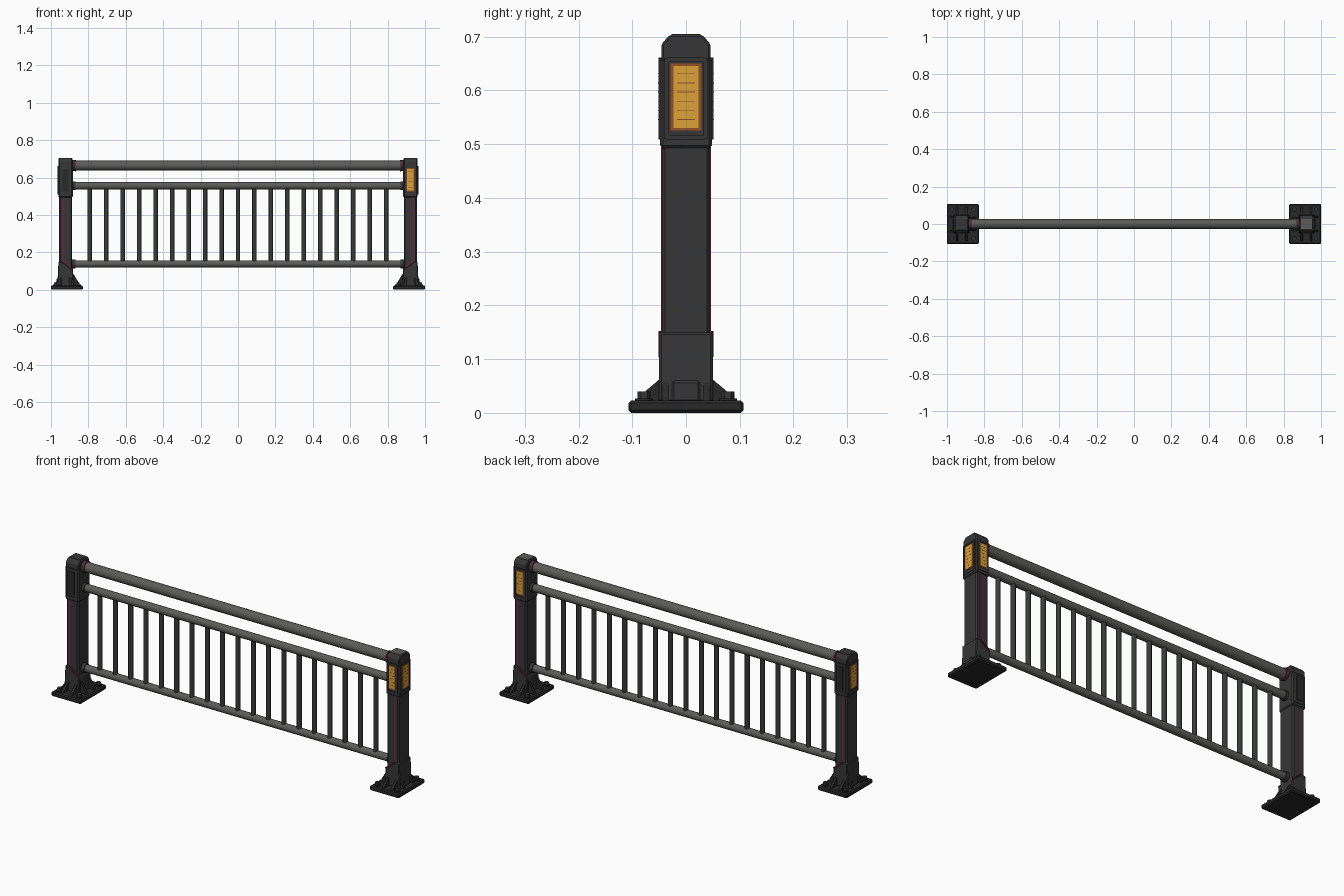
import bpy, bmesh, math
from mathutils import Matrix, Vector

if "Cube" in bpy.data.objects:
    bpy.data.objects.remove(bpy.data.objects["Cube"], do_unlink=True)


def material(name, r, g, b):
    m = bpy.data.materials.new(name)
    m.use_nodes = True
    m.diffuse_color = (r, g, b, 1)
    bsdf = next(n for n in m.node_tree.nodes if n.type == "BSDF_PRINCIPLED")
    bsdf.inputs["Base Color"].default_value = (r, g, b, 1)
    return m


CHARCOAL = material("charcoal metal", 0.037, 0.037, 0.037)
BLACK = material("black metal", 0.022, 0.022, 0.022)
GREY = material("grey rail", 0.105, 0.105, 0.1)
BAR = material("dark bar", 0.04, 0.043, 0.04)
YELLOW = material("amber yellow", 0.72, 0.36, 0.04)
ORANGE = material("burnt orange", 0.3, 0.08, 0.02)
PINK = material("dark magenta", 0.2, 0.015, 0.06)


def finish(name, bm, mat, bevel=0, smooth=False):
    bmesh.ops.recalc_face_normals(bm, faces=bm.faces)
    mesh = bpy.data.meshes.new(name)
    bm.to_mesh(mesh)
    bm.free()
    mesh.materials.append(mat)
    ob = bpy.data.objects.new(name, mesh)
    bpy.context.collection.objects.link(ob)
    if bevel:
        mod = ob.modifiers.new("edge bevel", "BEVEL")
        mod.width, mod.segments = bevel, 1
    if smooth:
        bpy.ops.object.select_all(action="DESELECT")
        ob.select_set(True)
        bpy.context.view_layer.objects.active = ob
        bpy.ops.object.shade_smooth_by_angle(angle=math.radians(40))
    return ob


def box(name, centre, size, mat, bevel=0):
    bm = bmesh.new()
    bmesh.ops.create_cube(bm, size=1)
    bmesh.ops.scale(bm, vec=size, verts=bm.verts)
    bmesh.ops.translate(bm, vec=centre, verts=bm.verts)
    return finish(name, bm, mat, bevel)


def tube(name, a, b, radius, mat, sides=20, smooth=True):
    a, b = Vector(a), Vector(b)
    bm = bmesh.new()
    turn = (b - a).to_track_quat("Z", "Y").to_matrix().to_4x4()
    bmesh.ops.create_cone(bm, cap_ends=True, segments=sides, radius1=radius, radius2=radius,
                          depth=(b - a).length, matrix=Matrix.Translation((a + b) / 2) @ turn)
    return finish(name, bm, mat, smooth=smooth)


def prism(name, points, axis, centre, thickness, mat, bevel=0):
    """Extrude an outline of (horizontal, z) points along x or y."""
    bm = bmesh.new()
    if axis == "y":
        verts = [bm.verts.new((h, centre - thickness / 2, z)) for h, z in points]
        push = (0, thickness, 0)
    else:
        verts = [bm.verts.new((centre - thickness / 2, h, z)) for h, z in points]
        push = (thickness, 0, 0)
    face = bm.faces.new(verts)
    new = bmesh.ops.extrude_face_region(bm, geom=[face])["geom"]
    bmesh.ops.translate(bm, vec=push, verts=[g for g in new if isinstance(g, bmesh.types.BMVert)])
    return finish(name, bm, mat, bevel)


def panel(name, axis, sign, plane, across, lit):
    """Head panel on one face: frame, then a lit louvre or a plain dark cover."""
    def plate(part, w, z, h, out, depth, mat):
        off = plane + sign * (out - depth / 2)
        if axis == "x":
            box(name + part, (off, across, z), (depth, w, h), mat)
        else:
            box(name + part, (across, off, z), (w, depth, h), mat)
    k = 1 if axis == "x" else 0.75
    # raised rim
    for side in (-1, 1):
        keep = across
        across = keep + side * 0.036 * k
        plate("_rim", 0.008, 0.585, 0.15, 0.003, 0.006, CHARCOAL)
        across = keep
    for z in (0.513, 0.657):
        plate("_rim_bar", 0.07 * k, z, 0.008, 0.003, 0.006, CHARCOAL)
    if not lit:
        plate("_cover", 0.04 * k, 0.585, 0.12, 0.003, 0.006, BLACK)
        return
    plate("_orange_frame", 0.058 * k, 0.588, 0.125, 0.0015, 0.004, ORANGE)
    plate("_yellow_light", 0.047 * k, 0.588, 0.115, 0.003, 0.004, YELLOW)
    for i in range(6):
        plate("_slit", 0.034 * k, 0.546 + i * 0.017, 0.0015, 0.0035, 0.002, ORANGE)


def post(s):
    side = "left" if s > 0 else "right"
    n = side + "_post_"
    x, px = s * 0.922, s * 0.915

    # base plate, tongue, gussets and bolts
    box(n + "base_plate", (px, 0, 0.0115), (0.17, 0.214, 0.023), BLACK, 0.005)
    box(n + "base_tongue", (x, 0, 0.04), (0.098, 0.052, 0.04), CHARCOAL, 0.004)
    for f in (-1, 1):
        for dx in (-0.025, 0.025):
            prism(n + "gusset", [(f * 0.045, 0.02), (f * 0.092, 0.02), (f * 0.088, 0.03),
                                 (f * 0.05, 0.062), (f * 0.045, 0.062)],
                  "x", x + dx, 0.012, BLACK)
            prism(n + "inner_gusset", [(s * 0.89, 0.02), (s * 0.842, 0.02), (s * 0.848, 0.032),
                                       (s * 0.88, 0.085), (s * 0.89, 0.085)],
                  "y", f * 0.032, 0.012, BLACK)
            tube(n + "bolt", (px + dx * 2.3, f * 0.078, 0.02), (px + dx * 2.3, f * 0.078, 0.04),
                 0.012, CHARCOAL, 6, False)
            tube(n + "bolt_washer", (px + dx * 2.3, f * 0.078, 0.02),
                 (px + dx * 2.3, f * 0.078, 0.027), 0.017, BLACK, 12, False)
        prism(n + "outer_gusset", [(s * 0.95, 0.02), (s * 0.985, 0.02), (s * 0.982, 0.03),
                                   (s * 0.962, 0.06), (s * 0.95, 0.06)],
              "y", f * 0.038, 0.012, BLACK)

    # sleeve at the foot with a slanted upper edge
    prism(n + "foot_sleeve", [(s * 0.878, 0.02), (s * 0.966, 0.02), (s * 0.96, 0.15),
                              (s * 0.94, 0.15), (s * 0.882, 0.105)],
          "y", 0, 0.1, CHARCOAL, 0.004)

    # shaft, head and chamfered cap
    box(n + "shaft", (x, 0, 0.27), (0.068, 0.09, 0.5), CHARCOAL, 0.006)
    box(n + "head", (x, 0, 0.577), (0.078, 0.097, 0.17), CHARCOAL, 0.006)
    prism(n + "cap", [(-0.046, 0.64), (0.046, 0.64), (0.046, 0.686), (0.03, 0.704),
                      (-0.03, 0.704), (-0.046, 0.686)],
          "x", x, 0.074, CHARCOAL, 0.004)
    box(n + "cap_top", (x, 0, 0.7035), (0.062, 0.054, 0.004), GREY if s > 0 else CHARCOAL)

    # head panels: outer face always lit, front and back lit on one post
    panel(n + "outer", "x", s, x + s * 0.039, 0, True)
    for f in (-1, 1):
        panel(n + ("front" if f < 0 else "back"), "y", f, f * 0.0485, x, s > 0)

        # magenta seam down the shaft and across the sleeve
        box(n + "seam", (s * 0.935, f * 0.0445, 0.32), (0.006, 0.004, 0.35), PINK)
        prism(n + "sleeve_seam", [(s * 0.938, 0.152), (s * 0.932, 0.152), (s * 0.882, 0.112),
                                  (s * 0.882, 0.104)],
              "y", f * 0.0488, 0.004, PINK)

    # rail sockets and magenta ring
    tube(n + "top_socket", (s * 0.89, 0, 0.664), (s * 0.866, 0, 0.664), 0.029, CHARCOAL)
    tube(n + "top_ring", (s * 0.872, 0, 0.664), (s * 0.866, 0, 0.664), 0.0305, PINK)
    for z in (0.556, 0.138):
        tube(n + "socket", (s * 0.89, 0, z), (s * 0.87, 0, z), 0.024, CHARCOAL)


for s in (-1, 1):
    post(s)

# horizontal rails
for name, z, r in (("top_rail", 0.664, 0.026), ("middle_rail", 0.556, 0.02),
                   ("bottom_rail", 0.138, 0.019)):
    tube(name, (-0.9, 0, z), (0.9, 0, z), r, GREY)

# upright bars
COUNT = 19
for i in range(COUNT):
    x = -0.793 + i * 1.586 / (COUNT - 1)
    tube("upright_bar", (x, 0, 0.14), (x, 0, 0.555), 0.012, BAR, 12)
